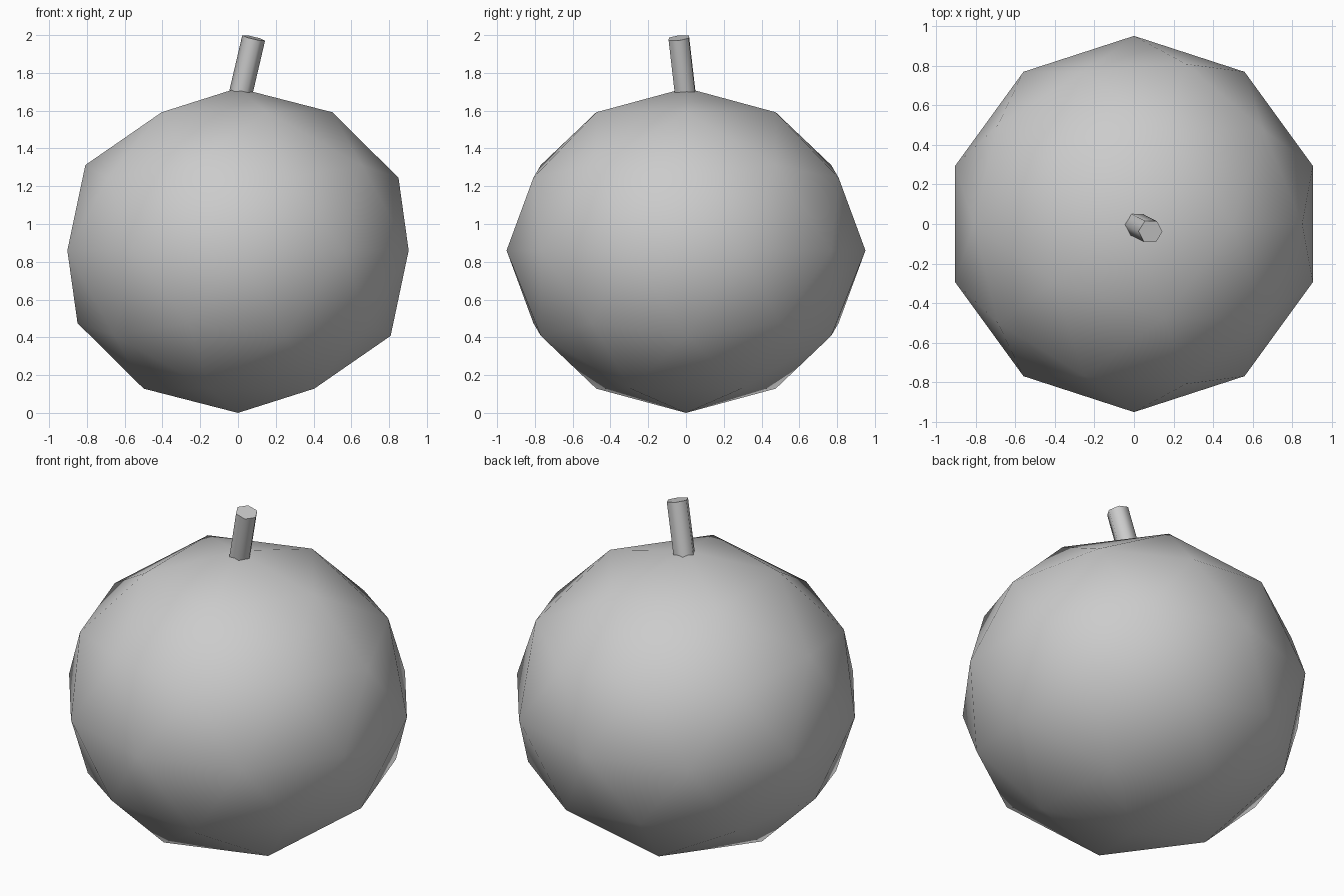
import bpy
from math import radians
from mathutils import Vector, Matrix

if "Cube" in bpy.data.objects:
    bpy.data.objects.remove(bpy.data.objects["Cube"])

# Fruit body: slightly squashed low-poly ball, smooth shaded
bpy.ops.mesh.primitive_ico_sphere_add(subdivisions=2, radius=0.95, location=(0, 0, 0.86))
body = bpy.context.object
body.name = "fruit_body"
body.scale.z = 0.86 / 0.95
bpy.ops.object.transform_apply(location=False, rotation=False, scale=True)
bpy.ops.object.shade_smooth()

# Stem: leaning six-sided cylinder sunk into the top of the body
top = Vector((0.083, -0.038, 1.985))
base = Vector((0.0, 0.003, 1.63))
axis = top - base
bpy.ops.mesh.primitive_cylinder_add(vertices=6, radius=0.062, depth=axis.length)
stem = bpy.context.object
stem.name = "stem"
stem.data.transform(Matrix.Rotation(radians(28), 4, 'Z'))
stem.location = (top + base) / 2
stem.rotation_mode = 'QUATERNION'
stem.rotation_quaternion = Vector((0, 0, 1)).rotation_difference(axis)
bpy.ops.object.shade_smooth_by_angle(angle=radians(65))
